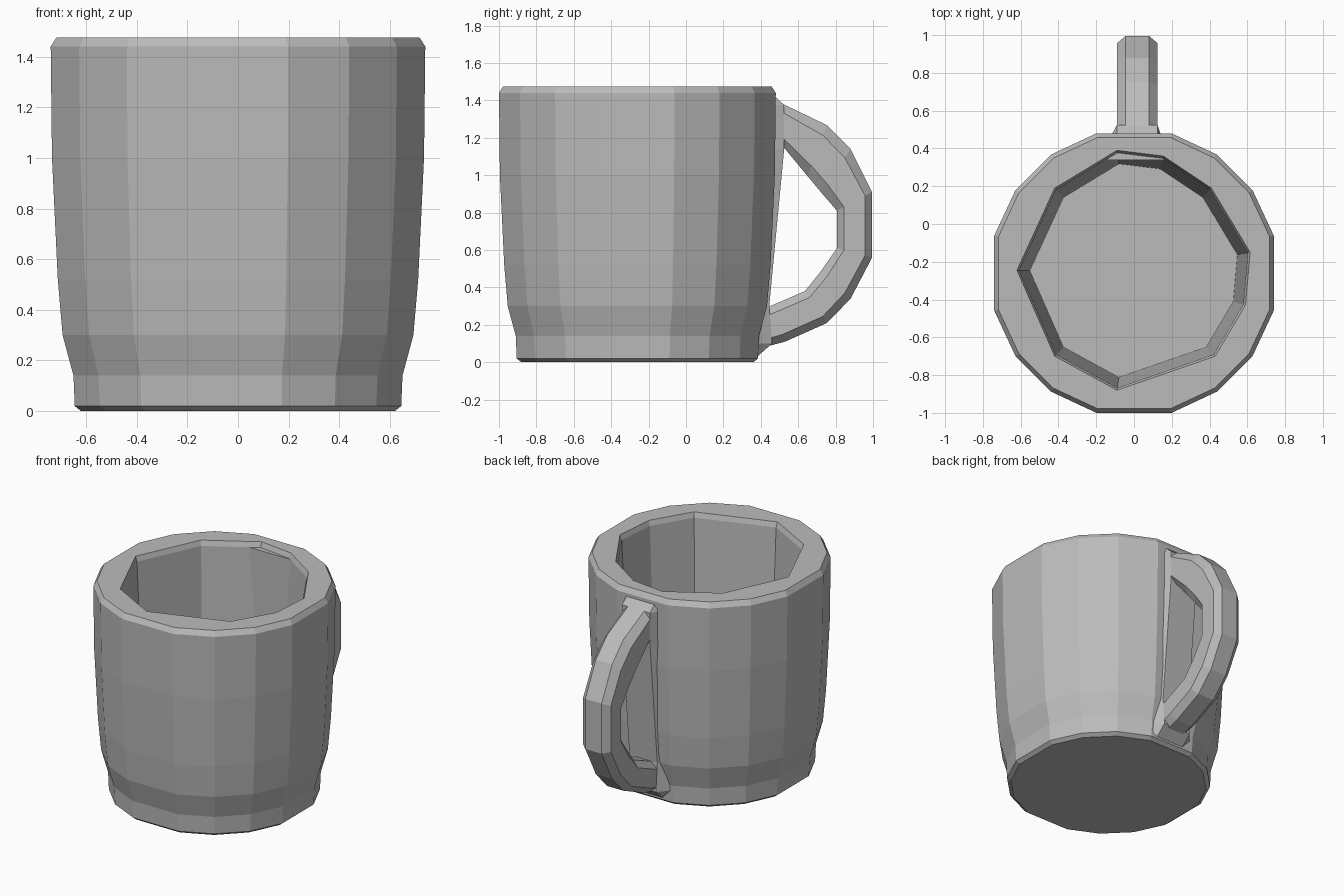
import bpy, bmesh, math
from mathutils import Vector

if "Cube" in bpy.data.objects:
    bpy.data.objects.remove(bpy.data.objects["Cube"], do_unlink=True)

GREY = (0.5, 0.5, 0.5, 1)
clay = bpy.data.materials.new("grey_ceramic")
clay.use_nodes = True
clay.diffuse_color = GREY
clay.node_tree.nodes["Principled BSDF"].inputs["Base Color"].default_value = GREY

CENTRE_Y = -0.26
HEIGHT = 1.475


def finish(bm, name):
    bmesh.ops.recalc_face_normals(bm, faces=bm.faces)
    mesh = bpy.data.meshes.new(name)
    bm.to_mesh(mesh)
    bm.free()
    mesh.materials.append(clay)
    obj = bpy.data.objects.new(name, mesh)
    bpy.context.collection.objects.link(obj)
    return obj


def ring(bm, points):
    return [bm.verts.new(p) for p in points]


def skin(bm, rings):
    """Join successive rings of equal length with quads."""
    for a, b in zip(rings, rings[1:]):
        for i in range(len(a)):
            j = (i + 1) % len(a)
            bm.faces.new((a[i], a[j], b[j], b[i]))


def loop_edges(bm, verts):
    return [bm.edges.get((verts[i - 1], verts[i])) for i in range(len(verts))]


# Cup: faceted outside with a wide flat on each of its four sides
bm = bmesh.new()
angles = [math.radians(q + a) for q in (0, 90, 180, 270) for a in (15, 35, 55, 75)]
profile = [(0.62, 0), (0.645, 0.02), (0.65, 0.14), (0.693, 0.3), (0.712, 0.52),
           (0.735, 1.0), (0.74, 1.44), (0.718, HEIGHT)]
outer = []
for half_width, z in profile:
    r = half_width / math.cos(math.radians(15))
    outer.append(ring(bm, [(r * math.cos(a), CENTRE_Y + r * math.sin(a), z) for a in angles]))
skin(bm, outer)
bm.faces.new(outer[0])

# Cup hollow: coarser, irregular polygon tapering to the floor
mouth = [(0.615, -0.15), (0.41, 0.19), (0.155, 0.36), (-0.09, 0.39), (-0.42, 0.19),
         (-0.62, -0.245), (-0.42, -0.7), (-0.09, -0.88), (0.43, -0.7), (0.59, -0.43)]
inner = []
for scale, z in ((1.0, HEIGHT), (0.98, 1.44), (0.89, 0.14)):
    inner.append(ring(bm, [(x * scale, CENTRE_Y + (y - CENTRE_Y) * scale, z) for x, y in mouth]))
skin(bm, inner)
bm.faces.new(inner[-1])

# Flat rim between the outside and the hollow
bmesh.ops.triangle_fill(bm, use_beauty=True, normal=(0, 0, 1),
                        edges=loop_edges(bm, outer[-1]) + loop_edges(bm, inner[0]))
finish(bm, "cup")

# Handle: chamfered section swept between an outer and an inner side outline (y, z)
X0, X1 = -0.09, 0.125
outside = [(0.42, 1.43), (0.53, 1.375), (0.754, 1.267), (0.88, 1.14), (0.995, 0.91),
           (0.995, 0.56), (0.88, 0.34), (0.754, 0.21), (0.53, 0.11), (0.34, 0.06)]
inside = [(0.42, 1.2), (0.53, 1.14), (0.65, 0.995), (0.725, 0.905), (0.807, 0.81),
          (0.807, 0.61), (0.72, 0.485), (0.636, 0.38), (0.45, 0.3), (0.36, 0.26)]
CX, CU = 0.045, 0.2
section = [(X0 + CX, 0), (X1 - CX, 0), (X1, CU), (X1, 1 - CU),
           (X1 - CX, 1), (X0 + CX, 1), (X0, 1 - CU), (X0, CU)]
bm = bmesh.new()
sweep = []
for o, i in zip(outside, inside):
    o, i = Vector(o), Vector(i)
    sweep.append(ring(bm, [(x, *o.lerp(i, u)) for x, u in section]))
skin(bm, sweep)
bm.faces.new(sweep[0])
bm.faces.new(sweep[-1])
finish(bm, "handle")

# Handle root: shallow raised strip that blends the handle into the cup wall
bm = bmesh.new()
strip = [(0.455, 1.44), (0.525, 1.375), (0.525, 1.14), (0.445, 0.3), (0.46, 0.1), (0.37, 0.02)]
sections = []
for y, z in strip:
    sections.append(ring(bm, [(X0 - 0.1, 0.34, z), (X0, y, z), (X1, y, z), (X1 + 0.06, 0.34, z)]))
skin(bm, sections)
bm.faces.new(sections[0])
bm.faces.new(sections[-1])
finish(bm, "handle_root")
